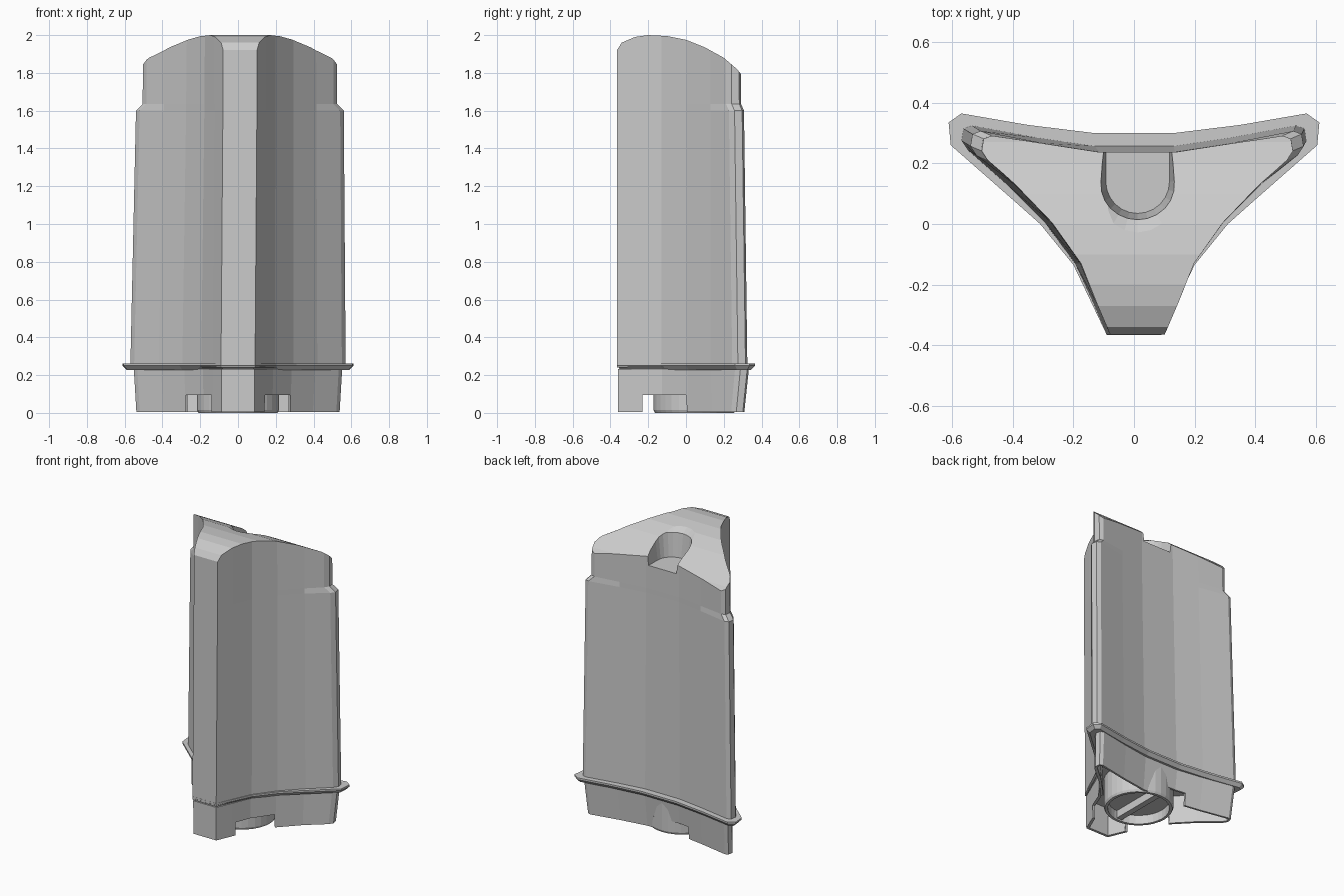
import bpy, bmesh, math
from mathutils import Vector

if "Cube" in bpy.data.objects:
    bpy.data.objects.remove(bpy.data.objects["Cube"])


def finish(bm, name):
    bmesh.ops.recalc_face_normals(bm, faces=bm.faces)
    me = bpy.data.meshes.new(name)
    bm.to_mesh(me)
    bm.free()
    ob = bpy.data.objects.new(name, me)
    bpy.context.collection.objects.link(ob)
    return ob


def loft(name, rings, closed=False):
    """Skin equal-sized rings of 3D points; cap the ends, or join last to first."""
    bm = bmesh.new()
    vs = [[bm.verts.new(p) for p in r] for r in rings]
    n = len(vs[0])
    pairs = list(zip(vs, vs[1:] + vs[:1])) if closed else list(zip(vs, vs[1:]))
    for a, b in pairs:
        for i in range(n):
            j = (i + 1) % n
            bm.faces.new((a[i], a[j], b[j], b[i]))
    if not closed:
        bm.faces.new(vs[0][::-1])
        bm.faces.new(vs[-1])
    return finish(bm, name)


def box(name, x0, x1, y0, y1, z0, z1):
    return loft(name, [[(x0, y0, z), (x1, y0, z), (x1, y1, z), (x0, y1, z)] for z in (z0, z1)])


def boolean(ob, cutter, op='DIFFERENCE'):
    cutter.hide_render = True
    m = ob.modifiers.new("cut", 'BOOLEAN')
    m.object, m.operation, m.solver = cutter, op, 'EXACT'
    bpy.context.view_layer.objects.active = ob
    bpy.ops.object.modifier_apply(modifier=m.name)
    bpy.data.objects.remove(cutter)


def mirrored(half):
    return half + [(-x, y) for x, y in reversed(half)]


def at(pts, z, dx=0.0):
    return [(x + dx, y, z) for x, y in pts]


def inset(pts, d):
    """Offset a counter-clockwise outline inwards."""
    out = []
    for i, p in enumerate(pts):
        a, p, b = Vector(pts[i - 1]), Vector(p), Vector(pts[(i + 1) % len(pts)])
        e, f = (p - a).normalized(), (b - p).normalized()
        n1, n2 = Vector((-e.y, e.x)), Vector((-f.y, f.x))
        q = p + (n1 + n2) * (d / max(0.4, 1 + n1.dot(n2)))
        out.append((q.x, q.y))
    return out


# Three-lobed outline: narrow front, two swept back corners
SIDE = [(0.09, -0.365), (0.135, -0.26), (0.195, -0.13), (0.295, 0.005), (0.42, 0.13)]
CORNER = [(0.55, 0.245), (0.57, 0.275), (0.563, 0.315), (0.535, 0.325)]
BACK = [(0.32, 0.285), (0.13, 0.257)]


def outline(kx=1.0, dy=0.0, pull=(0, 0)):
    half = [(x * (kx if x > 0.15 else 1), y) for x, y in SIDE]
    half += [(x * kx - pull[0], y - dy - pull[1]) for x, y in CORNER]
    half += [(x * kx, y - dy) for x, y in BACK]
    return mirrored(half)


# Main body, with the corners stepped in near the top
body = loft("body", [
    at(outline(), 0.24),
    at(outline(0.965, 0.018), 1.6, 0.01),
    at(outline(0.965, 0.018, (0.035, 0.015)), 1.635, 0.01),
    at(outline(0.955, 0.022, (0.032, 0.013)), 2.1, 0.012)])

# Domed top, trimmed with a side profile
dome = [(-0.5, 0.1), (-0.5, 1.7), (-0.366, 1.92), (-0.34, 1.96), (-0.27, 1.99), (-0.2, 2.0),
        (-0.1, 1.995), (0.0, 1.975), (0.1, 1.935), (0.2, 1.88), (0.27, 1.82), (0.31, 1.77),
        (0.5, 1.5), (0.5, 0.1)]
boolean(body, loft("dome_cutter", [[(x, y, z) for y, z in dome] for x in (-1, 1)]), 'INTERSECT')


# Finger recess in the top, open to the back, with a flared rim
def u_ring(r, z, cx=0.012, cy=0.14, n=12):
    arc = [(cx - r * math.cos(math.pi * i / n), cy - r * math.sin(math.pi * i / n), z)
           for i in range(n + 1)]
    return arc + [(cx + r, 0.5, z), (cx - r, 0.5, z)]


boolean(body, loft("recess_cutter", [u_ring(0.105, 1.79), u_ring(0.126, 1.95),
                                     u_ring(0.17, 1.982), u_ring(0.2, 2.1)]))

# Flange around the foot of the body
rim = mirrored([(0.09, -0.366), (0.2, -0.135), (0.31, 0.0), (0.4, 0.08), (0.605, 0.26),
                (0.612, 0.335), (0.57, 0.365), (0.35, 0.327), (0.13, 0.3)])
loft("flange", [at(inset(rim, 0.02), 0.228), at(rim, 0.25), at(rim, 0.262)])

# Hollow base skirt
skirt_top = inset(outline(0.975, -0.012), 0.004)
skirt_low = inset(outline(0.955, 0.01), 0.006)
base = loft("base_skirt", [at(skirt_low, 0.005), at(skirt_top, 0.232)])
boolean(base, loft("base_hollow", [at(inset(skirt_low, 0.018), -0.05),
                                   at(inset(skirt_top, 0.018), 0.2)]))
# Notches in both slanted walls and in the back wall
for s in (-1, 1):
    x0, x1 = sorted((s * 0.115, s * 0.275))
    boolean(base, box("side_notch", x0, x1, -0.23, 0.02, -0.1, 0.095))
boolean(base, box("back_notch", -0.2, 0.07, 0.2, 0.45, -0.1, 0.09))

# Round filler cap under the base, with a grip bar
CY, N = 0.045, 32


def circle(r, z):
    return [(r * math.cos(2 * math.pi * i / N), CY + r * math.sin(2 * math.pi * i / N), z)
            for i in range(N)]


loft("cap_ring", [circle(0.217, 0.2), circle(0.217, 0.015), circle(0.21, 0.0),
                  circle(0.192, 0.0), circle(0.185, 0.2)], closed=True)
loft("cap_disc", [circle(0.19, 0.06), circle(0.19, 0.09)])
box("cap_grip", -0.02, 0.02, CY - 0.187, CY + 0.187, 0.008, 0.065)
